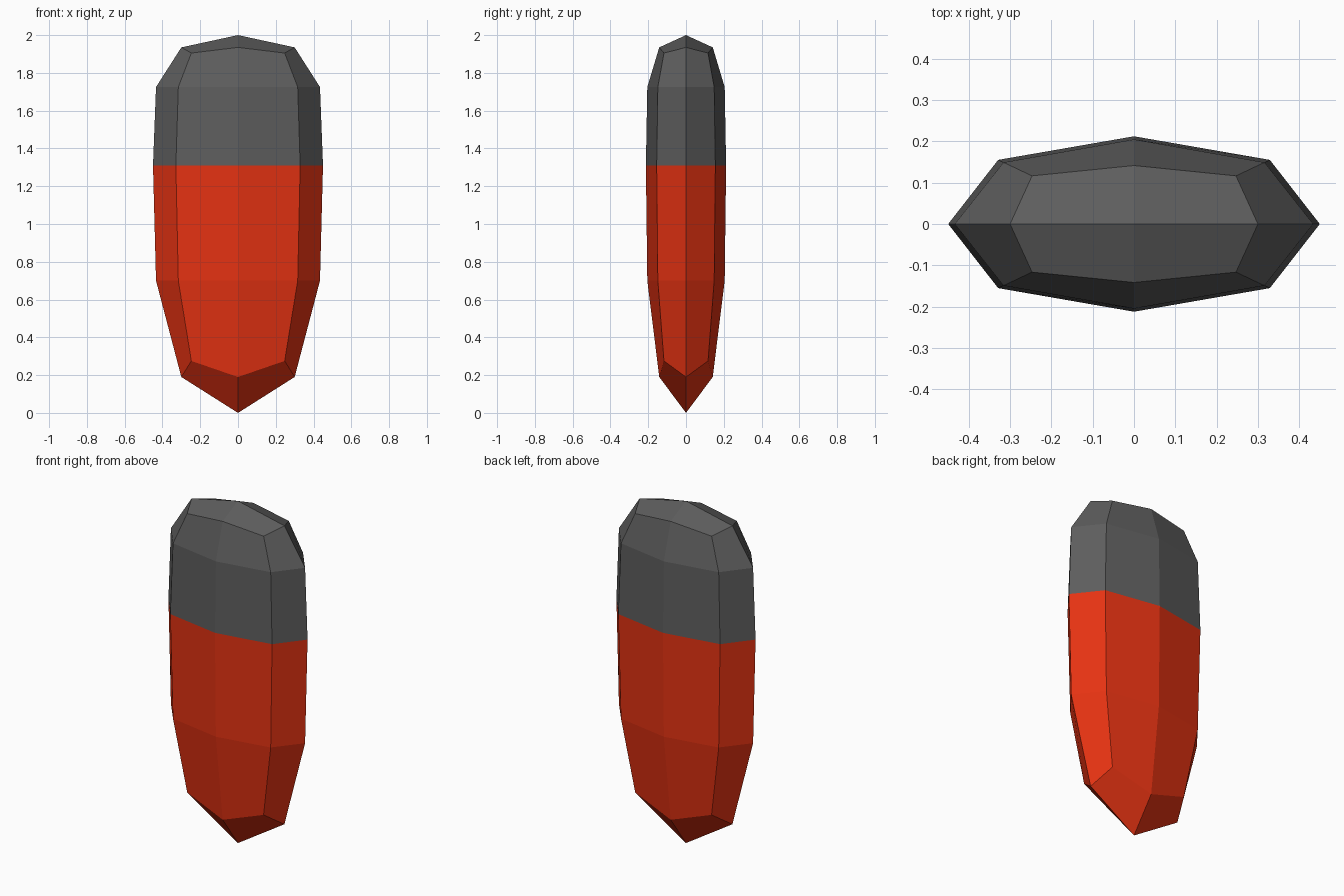
import bpy
import bmesh

old = bpy.data.objects.get("Cube")
if old:
    bpy.data.objects.remove(old, do_unlink=True)


def make_material(name, rgb):
    mat = bpy.data.materials.new(name)
    mat.use_nodes = True
    colour = (*rgb, 1.0)
    mat.diffuse_color = colour
    mat.node_tree.nodes["Principled BSDF"].inputs["Base Color"].default_value = colour
    return mat


red = make_material("red", (0.78, 0.032, 0.006))
grey = make_material("dark grey", (0.11, 0.11, 0.11))

SPLIT = 1.31            # height where the two halves meet
DEPTH = 0.472           # depth as a share of width

# Each ring: half width, height at the sides, corner x, corner height
RINGS = [
    (0.300, 0.19, 0.247, 0.275),
    (0.434, 0.70, 0.316, 0.70),
    (0.450, SPLIT, 0.329, SPLIT),
    (0.434, 1.725, 0.316, 1.725),
    (0.300, 1.935, 0.247, 1.905),
]
# Eight directions around: sides alternate with corners
AROUND = [(1, 0), (1, 1), (0, 1), (-1, 1), (-1, 0), (-1, -1), (0, -1), (1, -1)]


def add_ring(bm, side_x, side_z, corner_x, corner_z):
    ring = []
    for sx, sy in AROUND:
        r, z = (corner_x, corner_z) if sx and sy else (side_x, side_z)
        ring.append(bm.verts.new((sx * r, sy * r * DEPTH, z)))
    return ring


def add_cap(bm, ring, z):
    # Four quads meeting at a tip
    tip = bm.verts.new((0, 0, z))
    for i in range(0, 8, 2):
        bm.faces.new((tip, ring[i], ring[i + 1], ring[(i + 2) % 8]))


# Faceted capsule body
bm = bmesh.new()
rings = [add_ring(bm, *r) for r in RINGS]
for low, high in zip(rings, rings[1:]):
    for i in range(8):
        j = (i + 1) % 8
        bm.faces.new((low[i], low[j], high[j], high[i]))
add_cap(bm, rings[0], 0.0)
add_cap(bm, rings[-1], 2.0)
bmesh.ops.recalc_face_normals(bm, faces=bm.faces)

# Lower part red, upper part grey
for face in bm.faces:
    face.material_index = int(face.calc_center_median().z > SPLIT)

mesh = bpy.data.meshes.new("capsule_body")
bm.to_mesh(mesh)
bm.free()
mesh.materials.append(red)
mesh.materials.append(grey)
body = bpy.data.objects.new("capsule_body", mesh)
bpy.context.collection.objects.link(body)
